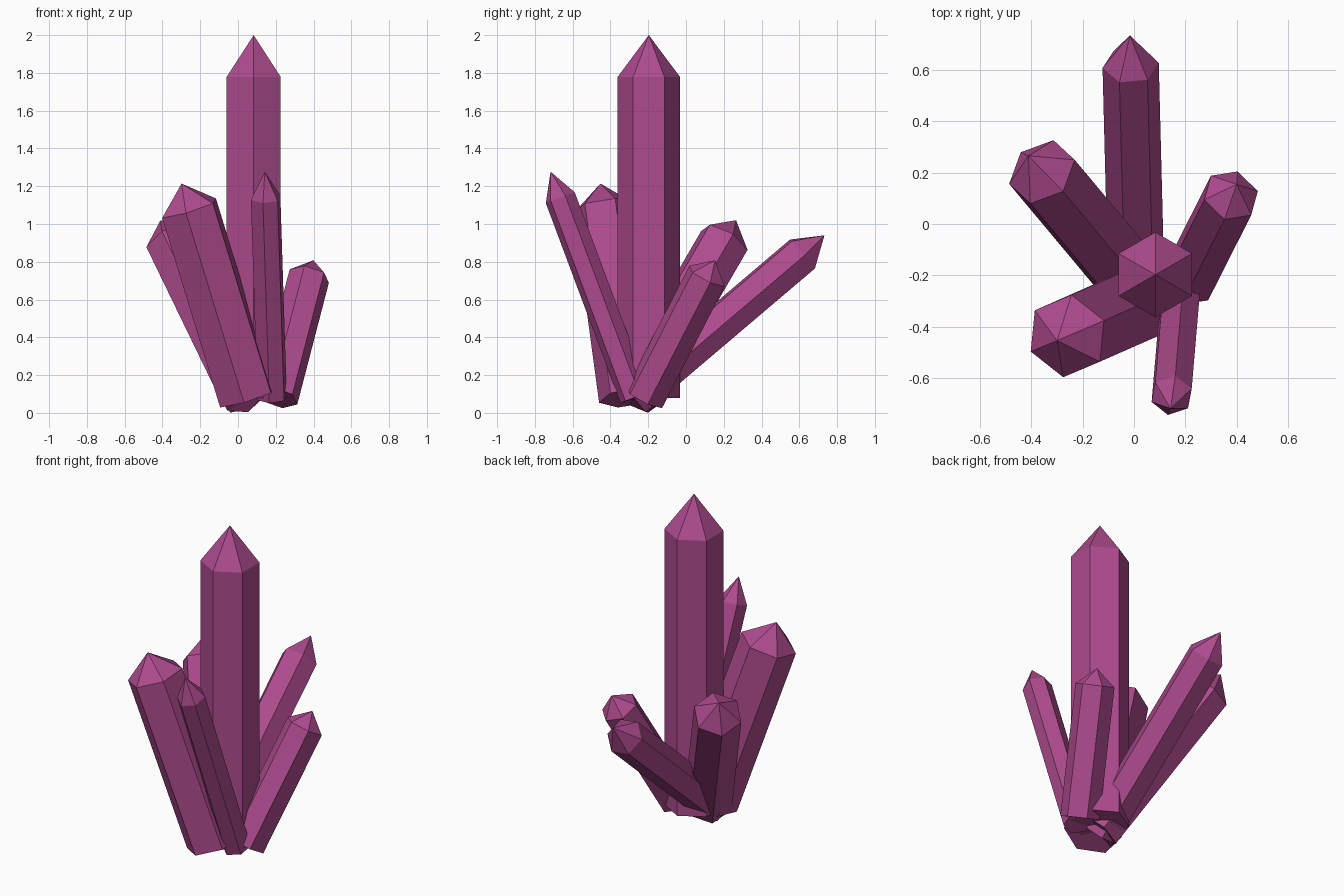
import bpy, bmesh, math
from mathutils import Vector, Matrix

if "Cube" in bpy.data.objects:
    bpy.data.objects.remove(bpy.data.objects["Cube"])

mat = bpy.data.materials.new("magenta crystal")
mat.diffuse_color = (0.42, 0.07, 0.27, 1)
mat.use_nodes = True
mat.node_tree.nodes["Principled BSDF"].inputs["Base Color"].default_value = mat.diffuse_color
TIP = 0.115  # share of the length taken by the pointed tip


def crystal(name, base, tip, radius, corner):
    """Six-sided prism with a pointed end; corner = horizontal heading of one edge."""
    base, tip = Vector(base), Vector(tip)
    axis = (tip - base).normalized()
    shoulder = base.lerp(tip, 1 - TIP)
    hx, hy = corner
    u = Vector((hx, hy, -(hx * axis.x + hy * axis.y) / axis.z)).normalized()
    spokes = [Matrix.Rotation(i * math.pi / 3, 3, axis) @ u * radius for i in range(6)]
    bm = bmesh.new()
    low = [bm.verts.new(base + s) for s in spokes]
    high = [bm.verts.new(shoulder + s) for s in spokes]
    apex = bm.verts.new(tip)
    bm.faces.new(low[::-1])
    for i in range(6):
        j = (i + 1) % 6
        bm.faces.new((low[i], low[j], high[j], high[i]))
        bm.faces.new((high[i], high[j], apex))
    mesh = bpy.data.meshes.new(name)
    bm.to_mesh(mesh)
    bm.free()
    mesh.materials.append(mat)
    bpy.context.collection.objects.link(bpy.data.objects.new(name, mesh))


# tall upright centre and five leaning shards
crystal("centre_crystal", (0.083, -0.197, 0.08), (0.083, -0.197, 2.0), 0.165, (0, 1))
crystal("back_crystal", (0.01, -0.28, 0.08), (-0.016, 0.733, 0.94), 0.11, (0.109, 0.01))
crystal("back_left_crystal", (0.043, -0.277, 0.085), (-0.41, 0.265, 1.02), 0.14, (-0.125, -0.046))
crystal("front_left_crystal", (0.048, -0.3, 0.08), (-0.299, -0.453, 1.214), 0.163, (-0.142, -0.06))
crystal("front_crystal", (0.18, -0.27, 0.08), (0.142, -0.717, 1.277), 0.083, (0.078, 0.026))
crystal("right_crystal", (0.21, -0.22, 0.08), (0.399, 0.154, 0.808), 0.111, (0.105, 0.017))
